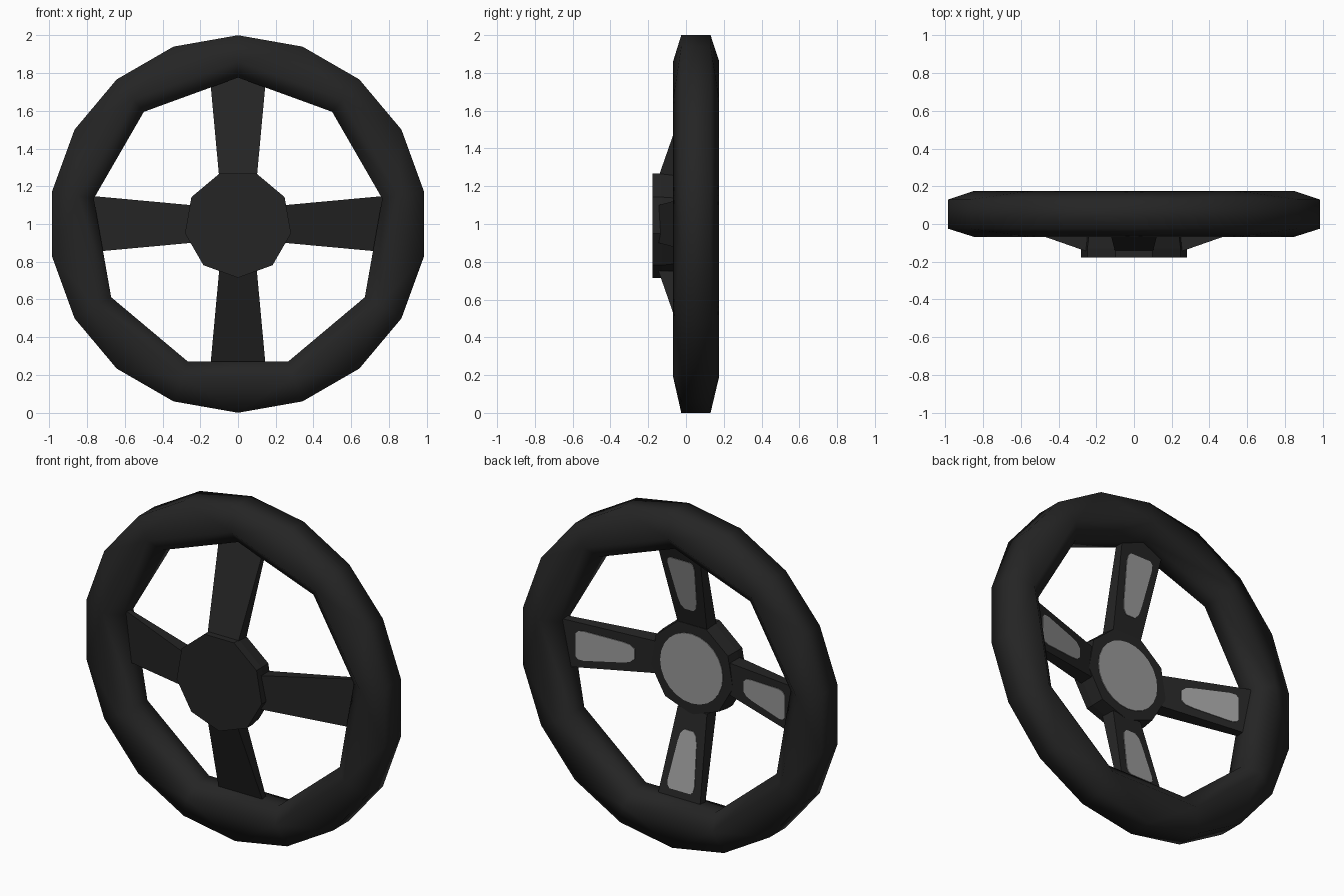
import bpy, bmesh, math
from mathutils import Matrix, Vector

if "Cube" in bpy.data.objects:
    bpy.data.objects.remove(bpy.data.objects["Cube"])

CENTRE = Matrix.Translation((0, 0, 1))


def material(name, value):
    m = bpy.data.materials.new(name)
    m.diffuse_color = (value, value, value, 1)
    m.use_nodes = True
    m.node_tree.nodes["Principled BSDF"].inputs["Base Color"].default_value = m.diffuse_color
    return m


black = material("black_rubber", 0.018)
grey = material("grey_metal", 0.32)


def finish(name, bm, mat, smooth=False, spin=0.0):
    bmesh.ops.recalc_face_normals(bm, faces=bm.faces)
    me = bpy.data.meshes.new(name)
    bm.to_mesh(me)
    bm.free()
    me.materials.append(mat)
    for p in me.polygons:
        p.use_smooth = smooth
    ob = bpy.data.objects.new(name, me)
    ob.matrix_world = CENTRE @ Matrix.Rotation(spin, 4, 'Y')
    bpy.context.collection.objects.link(ob)
    return ob


def loft(name, rings, mat, spin=0.0):
    # closed solid through rings of equal point count
    bm = bmesh.new()
    vs = [[bm.verts.new(p) for p in r] for r in rings]
    n = len(rings[0])
    for a, b in zip(vs, vs[1:]):
        for i in range(n):
            j = (i + 1) % n
            bm.faces.new((a[i], a[j], b[j], b[i]))
    bm.faces.new(vs[0])
    bm.faces.new(vs[-1])
    return finish(name, bm, mat, False, spin)


def circle(r, y, n, start):
    return [Vector((r * math.cos(start + i * math.tau / n), y,
                    r * math.sin(start + i * math.tau / n))) for i in range(n)]


# Rim: 18-sided outside, 9-sided shoulders and inside
UP = math.pi / 2
bm = bmesh.new()
of, ob_, mf, mb, nf, nb = [[bm.verts.new(p) for p in circle(r, y, n, UP)] for r, y, n in (
    (1.0, -0.025, 18), (1.0, 0.13, 18), (0.862, -0.068, 9),
    (0.862, 0.175, 9), (0.776, 0.0, 9), (0.776, 0.105, 9))]
for i in range(18):
    j = (i + 1) % 18
    bm.faces.new((of[i], of[j], ob_[j], ob_[i]))
for i in range(9):
    j = (i + 1) % 9
    for mid, out in ((mf, of), (mb, ob_)):
        a, b, c = out[2 * i], out[2 * i + 1], out[2 * j]
        bm.faces.new((mid[i], a, b))
        bm.faces.new((mid[i], b, mid[j]))
        bm.faces.new((mid[j], b, c))
    for p, q in ((mf, nf), (nf, nb), (nb, mb)):
        bm.faces.new((p[i], p[j], q[j], q[i]))
finish("rim", bm, black, smooth=True)

# Hub: nine-sided boss with a grey disc on the back
loft("hub", [circle(0.285, -0.178, 9, -UP), circle(0.285, -0.13, 9, -UP),
             circle(0.275, -0.055, 9, -UP)], black)
loft("hub_back_disc", [circle(0.207, -0.057, 24, 0), circle(0.207, -0.051, 24, 0)], grey)


# Spokes: flared bars leaning back from hub to rim
def front_y(r):
    return -0.135 + 0.35 * (r - 0.28)


def back_y(r):
    return -0.055 + 0.26 * (r - 0.27)


def half_width(r):
    return 0.102 + 0.092 * (r - 0.27)


R0, R1 = 0.25, 0.81
# half outline of the grey plate on each spoke: (half width, radius)
plate = [(0.030, 0.36), (0.052, 0.385), (0.062, 0.43),
         (0.088, 0.645), (0.084, 0.675), (0.068, 0.69)]
plate += [(-x, r) for x, r in reversed(plate)]

for k, side in enumerate(("top", "right", "bottom", "left")):
    spin = k * math.pi / 2
    corners = [(-1, R0), (1, R0), (1, R1), (-1, R1)]
    loft(side + "_spoke",
         [[(s * half_width(r), front_y(r), r) for s, r in corners],
          [(s * half_width(r) * 0.96, back_y(r), r) for s, r in corners]], black, spin)
    loft(side + "_spoke_back_plate",
         [[(x, back_y(r) + d, r) for x, r in plate] for d in (-0.002, 0.004)], grey, spin)
